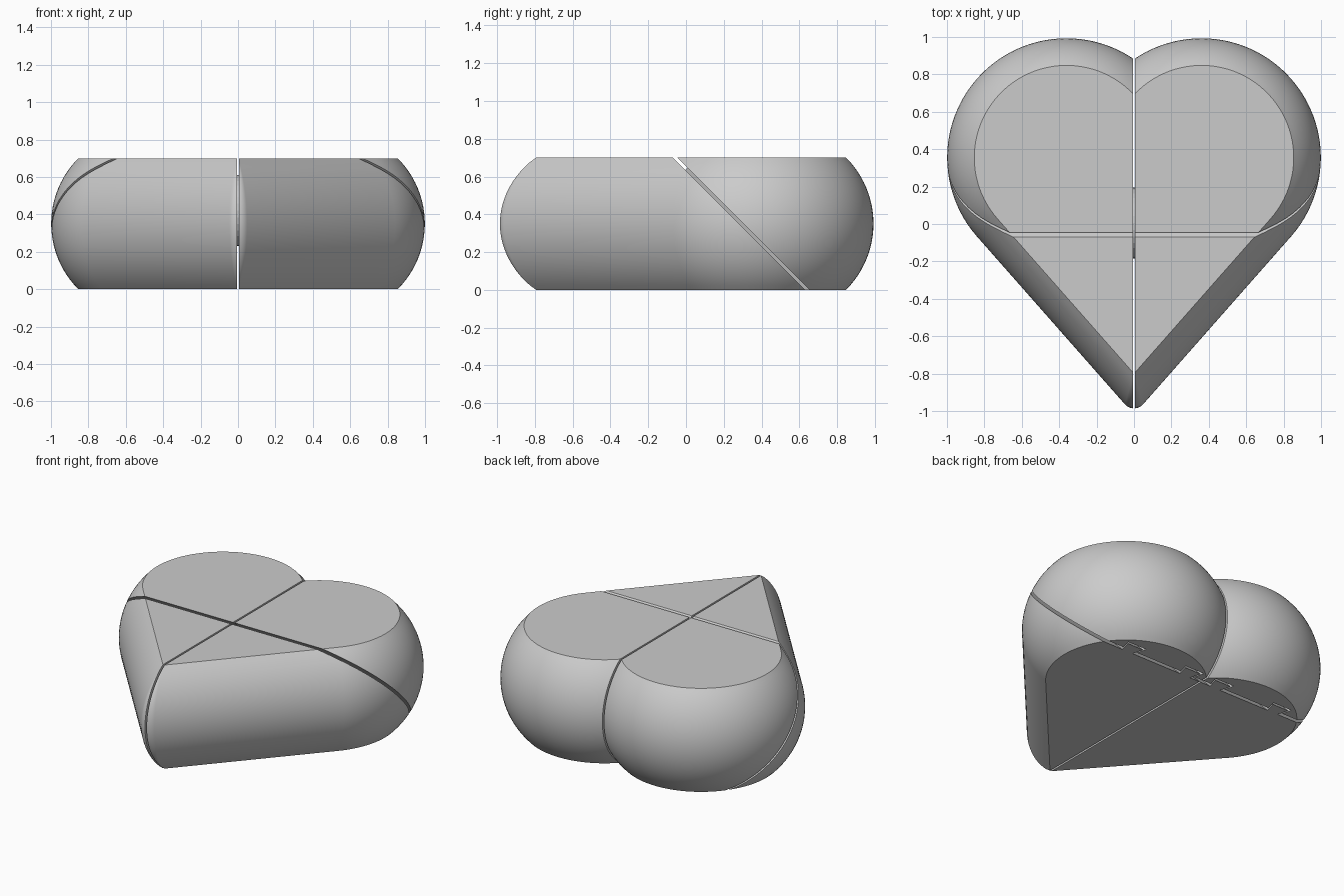
import bpy, bmesh
from math import sin, cos, pi, sqrt, atan2, asin
from mathutils import Vector

cube = bpy.data.objects.get("Cube")
if cube:
    bpy.data.objects.remove(cube)

grey = bpy.data.materials.new("plain grey")
grey.use_nodes = True
grey.diffuse_color = (0.6, 0.6, 0.6, 1)
grey.node_tree.nodes["Principled BSDF"].inputs["Base Color"].default_value = (0.6, 0.6, 0.6, 1)

HEIGHT, GAP = 0.7, 0.006               # thickness, half gap between left and right
CX, CY, R_TOP, TIP = 0.361, 0.355, 0.493, -0.8
BULGE, ARC = 0.145, 0.495              # side bulge and its arc radius
SLIT_Y, SLIT = 0.642, 0.009            # diagonal cut at floor level, half its width
STOP = 0.64                            # height where the dovetail rails end

# direction of the straight side, tangent to the lobe
to_lobe = Vector((CX, CY - TIP))
side = atan2(to_lobe.y, to_lobe.x) - asin(R_TOP / to_lobe.length)
side_normal = side - pi / 2


def outline(d):
    """Half heart grown by d, from the cleft round the lobe to the tip."""
    r = R_TOP + d
    start = atan2(sqrt(r * r - (CX - GAP) ** 2), GAP - CX)
    n = 48
    pts = []
    for i in range(n + 1):
        a = start + (side_normal - start) * i / n
        pts.append((CX + r * cos(a), CY + r * sin(a)))
    # rounded tip, sharp where d is zero
    soft = max(d, 0.002) * 0.45
    tip_y = TIP - (d - soft) / cos(side)
    low = -pi / 2 + asin(GAP / soft) if soft > GAP else side_normal
    for i in range(7):
        a = side_normal + (low - side_normal) * i / 6
        if soft > GAP:
            pts.append((soft * cos(a), tip_y + soft * sin(a)))
        else:
            y = TIP - d / cos(side) + GAP * sin(side) / cos(side)
            pts.append((GAP + (6 - i) * 0.0005, y + (6 - i) * 0.0005 * sin(side) / cos(side)))
    return pts


def make_object(name, bm):
    bmesh.ops.recalc_face_normals(bm, faces=bm.faces[:])
    mesh = bpy.data.meshes.new(name)
    bm.to_mesh(mesh)
    bm.free()
    mesh.materials.append(grey)
    obj = bpy.data.objects.new(name, mesh)
    bpy.context.collection.objects.link(obj)
    return obj


def half_heart():
    bm = bmesh.new()
    rings = []
    layers = 24
    edge = asin(HEIGHT / 2 / ARC)
    for k in range(layers + 1):
        a = -edge + 2 * edge * k / layers
        d = max(0, ARC * cos(a) - ARC + BULGE)
        z = HEIGHT / 2 + ARC * sin(a)
        rings.append([bm.verts.new((x, y, z)) for x, y in outline(d)])
    for lower, upper in zip(rings, rings[1:]):
        for i in range(len(lower)):
            j = (i + 1) % len(lower)
            bm.faces.new((lower[i], lower[j], upper[j], upper[i]))
    bm.faces.new(rings[0])
    bm.faces.new(rings[-1])
    return make_object("half_heart", bm)


def diagonal_prism(name, profile, t0, t1):
    """Extrude an (x, n) profile up the diagonal; n is normal to the cut."""
    along, normal = Vector((0, -1, 1)) / sqrt(2), Vector((0, 1, 1)) / sqrt(2)
    base = Vector((0, SLIT_Y, 0))
    bm = bmesh.new()
    ends = [[bm.verts.new(base + Vector((x, 0, 0)) + normal * n + along * t)
             for x, n in profile] for t in (t0, t1)]
    for i in range(len(profile)):
        j = (i + 1) % len(profile)
        bm.faces.new((ends[0][i], ends[0][j], ends[1][j], ends[1][i]))
    bm.faces.new(ends[0])
    bm.faces.new(ends[1])
    obj = make_object(name, bm)
    obj.hide_render = True
    return obj


def dovetail(x, n, grow):
    return [(x - 0.04 - grow, n), (x - 0.06 - grow, 0.045 + grow),
            (x + 0.06 + grow, 0.045 + grow), (x + 0.04 + grow, n)]


def cut_piece(name, body, cutters):
    """Cut the half, bake the result and mirror it to the other side."""
    for cutter in cutters:
        mod = body.modifiers.new("cut", 'BOOLEAN')
        mod.operation, mod.solver, mod.object = 'DIFFERENCE', 'EXACT', cutter
    bpy.context.view_layer.update()
    graph = bpy.context.evaluated_depsgraph_get()
    bm = bmesh.new()
    bm.from_mesh(body.evaluated_get(graph).to_mesh())
    for old in [body] + cutters:
        bpy.data.objects.remove(old)
    piece = make_object(name, bm)
    bpy.ops.object.select_all(action='DESELECT')
    piece.select_set(True)
    bpy.context.view_layer.objects.active = piece
    bpy.ops.object.shade_smooth_by_angle(angle=pi / 6)
    mirror = piece.modifiers.new("other half", 'MIRROR')
    mirror.use_mirror_merge = False


rails = (0.12, 0.58)
end = STOP * sqrt(2)

# front pieces carry the rails
profile = [(-1, 2), (-1, -SLIT)]
for x in rails:
    profile += dovetail(x, -SLIT, 0)
profile += [(2, -SLIT), (2, 2)]
cut_piece("front_pieces", half_heart(), [
    diagonal_prism("rail_cutter", profile, -2, 3),
    diagonal_prism("stop_cutter", [(-1, 2), (-1, -SLIT), (2, -SLIT), (2, 2)], end, 3)])

# back pieces carry the matching slots
cut_piece("back_pieces", half_heart(), [
    diagonal_prism("front_cutter", [(-1, -2), (-1, SLIT), (2, SLIT), (2, -2)], -3, 3)] + [
    diagonal_prism("slot_cutter", dovetail(x, 0, 0.012), -2, end + 0.01) for x in rails])

# hidden round peg joining left and right
bm = bmesh.new()
bmesh.ops.create_cone(bm, cap_ends=True, segments=32, radius1=0.19, radius2=0.19, depth=0.03)
peg = make_object("centre_peg", bm)
peg.rotation_euler = (0, pi / 2, 0)
peg.location = (0, 0.005, 0.42)
